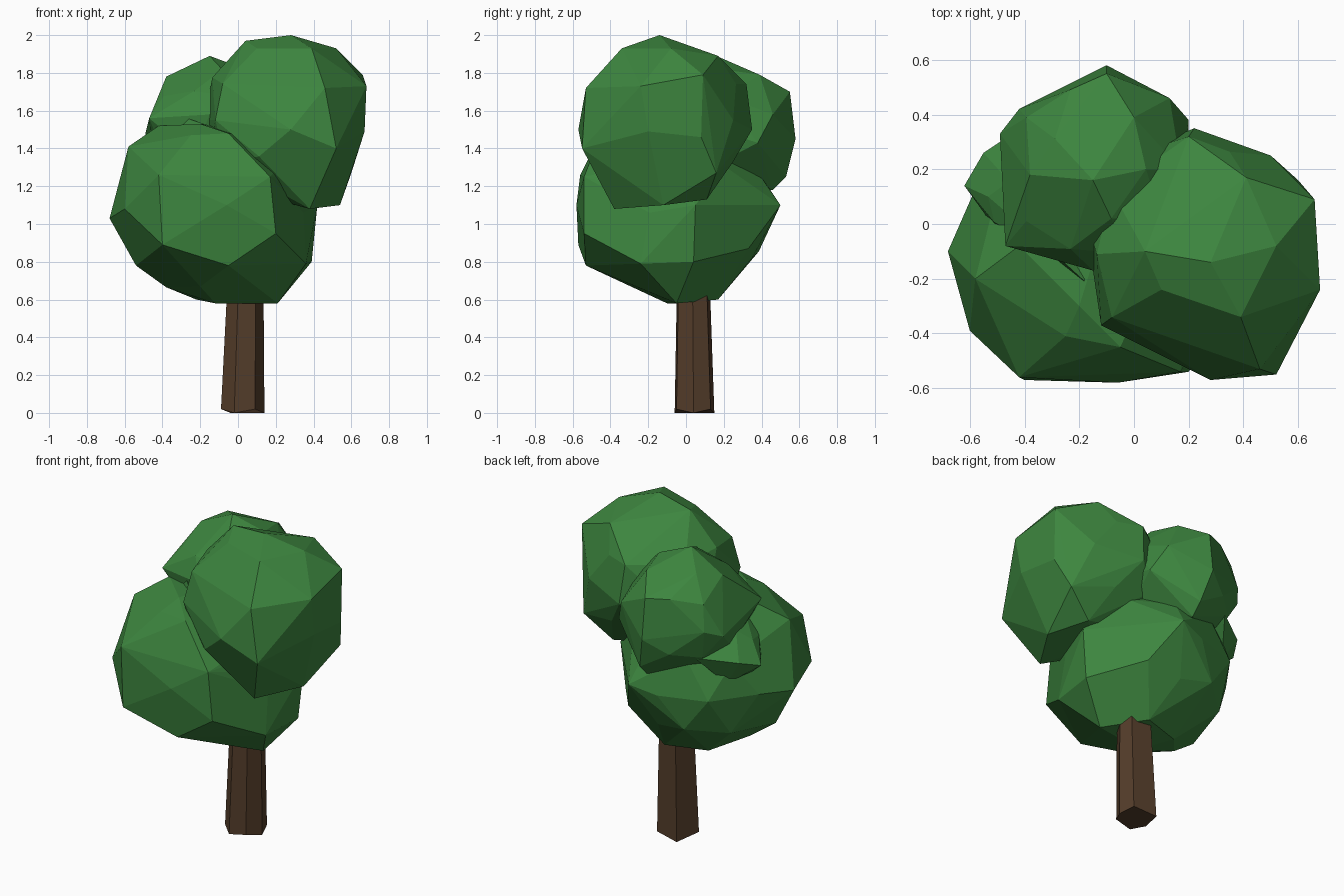
import bpy, bmesh
from mathutils import Vector


def material(name, rgb):
    m = bpy.data.materials.new(name)
    m.diffuse_color = (*rgb, 1)
    return m


LEAF = material("leaf green", (0.046, 0.235, 0.049))
BARK = material("bark brown", (0.088, 0.046, 0.023))


def finish(bm, name, mat):
    bmesh.ops.recalc_face_normals(bm, faces=bm.faces)
    mesh = bpy.data.meshes.new(name)
    bm.to_mesh(mesh)
    bm.free()
    mesh.materials.append(mat)
    obj = bpy.data.objects.new(name, mesh)
    bpy.context.collection.objects.link(obj)
    return obj


def foliage(name, center, radii, corners):
    """Faceted ball pulled out to a few corner points, wrapped in a convex hull."""
    bm = bmesh.new()
    bmesh.ops.create_icosphere(bm, subdivisions=2, radius=1)
    ball = [Vector(center) + Vector([a * r for a, r in zip(v.co, radii)])
            for v in bm.verts]
    bm.clear()
    # ball points close to a corner give way to it
    corners = [Vector(c) for c in corners]
    ball = [p for p in ball if all((p - c).length > 0.14 for c in corners)]
    for p in corners + ball:
        bm.verts.new(p)
    bmesh.ops.convex_hull(bm, input=bm.verts[:])
    loose = [v for v in bm.verts if not v.link_faces]
    bmesh.ops.delete(bm, geom=loose, context='VERTS')
    # merge nearly flat neighbours into broad facets
    bmesh.ops.dissolve_limit(bm, angle_limit=0.1, verts=bm.verts[:], edges=bm.edges[:])
    return finish(bm, name, LEAF)


# Large lower foliage
foliage("lower_foliage", (-0.12, -0.04, 1.06), (0.49, 0.50, 0.46), [
    (-0.68, -0.10, 1.03), (-0.60, -0.39, 1.08), (-0.58, -0.20, 1.41),
    (-0.42, -0.56, 1.26), (0.17, -0.54, 1.25), (0.20, -0.54, 0.95),
    (-0.40, -0.57, 0.89), (-0.06, -0.58, 1.10), (-0.05, -0.45, 1.48),
    (-0.25, -0.41, 1.47), (-0.42, -0.08, 1.52), (-0.20, -0.30, 1.53),
    (-0.54, -0.12, 0.78), (-0.38, -0.10, 0.665), (-0.22, 0.09, 0.60),
    (-0.12, -0.10, 0.58), (0.21, -0.05, 0.58), (0.03, 0.17, 0.60),
    (0.36, -0.24, 0.79), (0.39, 0.04, 0.80), (0.42, 0.05, 1.10),
    (0.05, 0.50, 1.10), (0.17, 0.33, 0.87), (-0.05, -0.53, 0.78),
    (-0.05, 0.35, 0.82)])

# Tall foliage at the upper right
foliage("upper_foliage", (0.23, -0.11, 1.55), (0.43, 0.44, 0.43), [
    (0.28, -0.14, 2.00), (0.04, -0.10, 1.97), (0.52, -0.08, 1.93),
    (0.66, 0.09, 1.79), (0.68, -0.24, 1.73), (0.67, -0.20, 1.49),
    (0.66, 0.08, 1.46), (0.60, 0.16, 1.27), (0.54, -0.12, 1.10),
    (0.43, 0.11, 1.13), (0.38, -0.38, 1.08), (0.52, -0.55, 1.40),
    (0.46, -0.53, 1.72), (0.28, -0.57, 1.50), (0.39, -0.34, 1.93),
    (0.10, -0.24, 1.93), (0.09, -0.38, 1.74), (0.22, 0.35, 1.50),
    (0.50, 0.25, 1.55), (0.20, 0.32, 1.74), (0.41, 0.17, 1.89),
    (-0.12, -0.37, 1.55)])

# Rounder foliage at the back
foliage("back_foliage", (-0.14, 0.20, 1.52), (0.35, 0.36, 0.35), [
    (-0.15, 0.16, 1.89), (-0.38, 0.18, 1.78), (0.00, 0.39, 1.79),
    (-0.10, 0.55, 1.70), (-0.10, 0.58, 1.45), (-0.05, 0.53, 1.25),
    (-0.05, 0.46, 1.18), (-0.27, 0.25, 1.18), (-0.42, 0.42, 1.52),
    (-0.49, 0.33, 1.48), (-0.47, -0.08, 1.56), (-0.15, -0.17, 1.58),
    (0.13, 0.46, 1.58), (0.20, 0.38, 1.43)])

# Small tuft filling the left side
foliage("side_tuft", (-0.38, 0.10, 1.29), (0.18, 0.18, 0.18), [
    (-0.62, 0.14, 1.26), (-0.45, 0.24, 1.14), (-0.55, 0.26, 1.30),
    (-0.34, 0.40, 1.33), (-0.30, -0.10, 1.57), (-0.18, -0.21, 1.53)])

# Tapered six-sided trunk
outline = [(-0.09, 0.0), (-0.02, -0.06), (0.09, -0.05),
           (0.14, 0.04), (0.11, 0.13), (-0.04, 0.15)]
bm = bmesh.new()
rings = []
for z, s in ((0.0, 1.0), (0.72, 0.82)):
    rings.append([bm.verts.new((0.11 + (x - 0.11) * s, 0.01 + (y - 0.01) * s,
                                z if z else 0.02 * (1 - i % 2)))
                  for i, (x, y) in enumerate(outline)])
n = len(outline)
for i in range(n):
    j = (i + 1) % n
    bm.faces.new((rings[0][i], rings[0][j], rings[1][j], rings[1][i]))
for ring in rings:
    bm.faces.new(ring)
finish(bm, "trunk", BARK)
